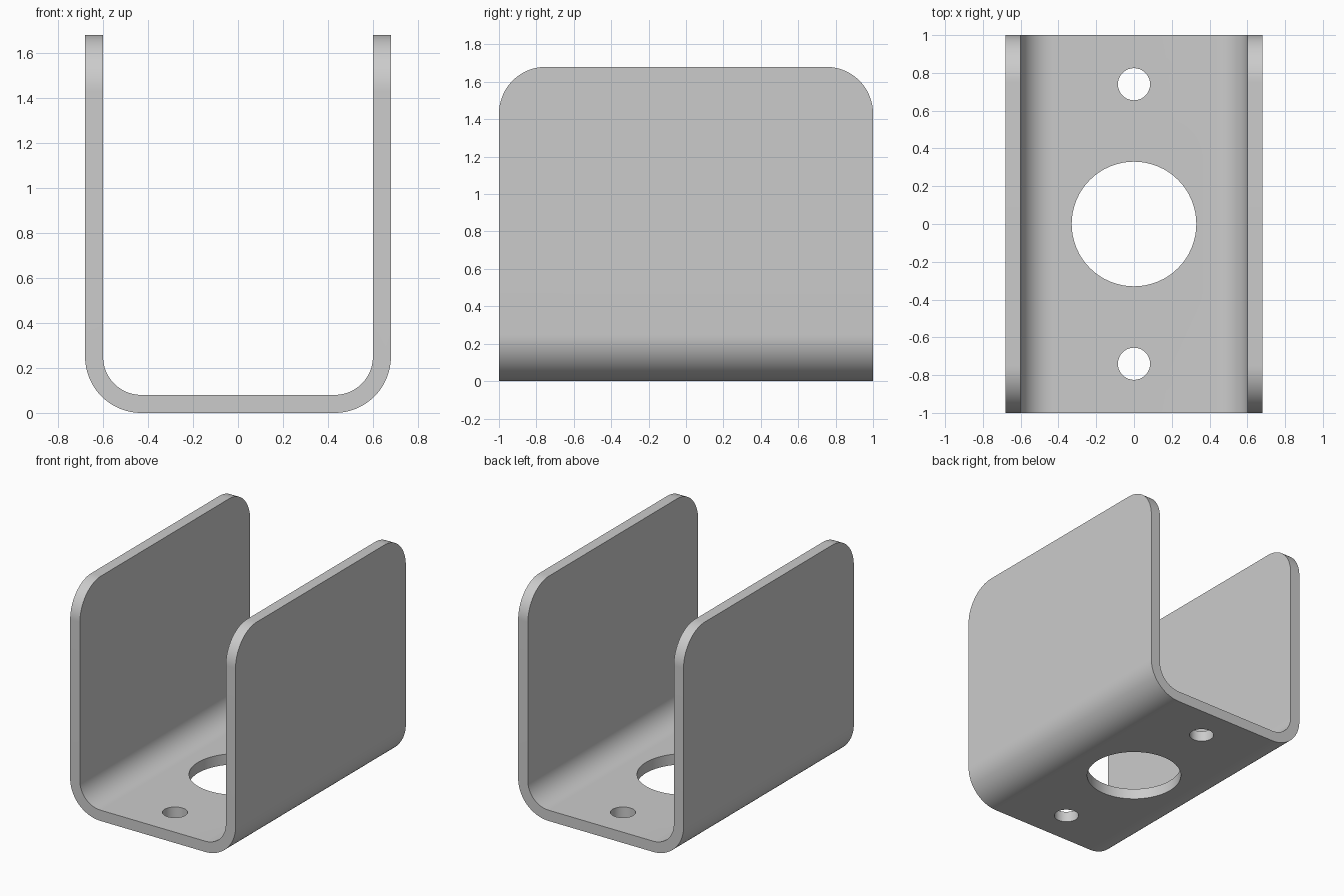
import bpy, bmesh, math
from mathutils import Vector

if "Cube" in bpy.data.objects:
    bpy.data.objects.remove(bpy.data.objects["Cube"])

HALF_W, HALF_L, HEIGHT = 0.68, 1.0, 1.68
WALL, BEND, CORNER = 0.08, 0.25, 0.25
SEG = 24


def arc(cx, cy, r, a0, a1, n=SEG):
    """Points along an arc, angles in degrees."""
    return [(cx + r * math.cos(math.radians(a0 + (a1 - a0) * i / n)),
             cy + r * math.sin(math.radians(a0 + (a1 - a0) * i / n))) for i in range(n + 1)]


def prism(name, points, to_3d, depth):
    """Extrude a closed 2D profile along a depth vector."""
    bm = bmesh.new()
    face = bm.faces.new([bm.verts.new(to_3d(*p)) for p in points])
    ext = bmesh.ops.extrude_face_region(bm, geom=[face])
    verts = [g for g in ext["geom"] if isinstance(g, bmesh.types.BMVert)]
    bmesh.ops.translate(bm, verts=verts, vec=Vector(depth))
    bmesh.ops.recalc_face_normals(bm, faces=bm.faces)
    mesh = bpy.data.meshes.new(name)
    bm.to_mesh(mesh)
    bm.free()
    obj = bpy.data.objects.new(name, mesh)
    bpy.context.collection.objects.link(obj)
    return obj


def boolean(target, cutter, operation):
    """Apply a boolean and discard the cutter."""
    cutter.hide_render = True
    mod = target.modifiers.new("cut", 'BOOLEAN')
    mod.object, mod.operation, mod.solver = cutter, operation, 'EXACT'
    bpy.ops.object.select_all(action='DESELECT')
    bpy.context.view_layer.objects.active = target
    target.select_set(True)
    bpy.ops.object.modifier_apply(modifier=mod.name)
    bpy.data.objects.remove(cutter)


# U-shaped channel: outer line down, round and up, then back along the inside
c = HALF_W - BEND
outer = ([(-HALF_W, HEIGHT)] + arc(-c, BEND, BEND, 180, 270)
         + arc(c, BEND, BEND, 270, 360) + [(HALF_W, HEIGHT)])
ri = BEND - WALL
inner = ([(HALF_W - WALL, HEIGHT)] + arc(c, BEND, ri, 360, 270)
         + arc(-c, BEND, ri, 270, 180) + [(-HALF_W + WALL, HEIGHT)])
bracket = prism("channel_bracket", outer + inner,
                lambda x, z: (x, -HALF_L, z), (0, 2 * HALF_L, 0))

# Rounded upper corners of the side walls (trim each corner)
for side in (-1, 1):
    cy, cz = side * (HALF_L - CORNER), HEIGHT - CORNER
    start = 0 if side > 0 else 180
    pts = arc(cy, cz, CORNER, start, 90)
    pts += [(cy, HEIGHT + 0.1), (side * (HALF_L + 0.1), HEIGHT + 0.1),
            (side * (HALF_L + 0.1), cz)]
    trim = prism("corner_trim", pts, lambda y, z: (-1, y, z), (2, 0, 0))
    boolean(bracket, trim, 'DIFFERENCE')

# Large centre hole and two bolt holes in the base
for y, r in ((0, 0.33), (0.74, 0.085), (-0.74, 0.085)):
    hole = prism("hole_cutter", arc(0, y, r, 0, 360, 64)[:-1],
                 lambda px, py: (px, py, -0.1), (0, 0, 0.3))
    boolean(bracket, hole, 'DIFFERENCE')

# Single grey finish
grey = bpy.data.materials.new("plain_grey")
grey.diffuse_color = (0.6, 0.6, 0.6, 1)
grey.use_nodes = True
grey.node_tree.nodes["Principled BSDF"].inputs["Base Color"].default_value = grey.diffuse_color
bracket.data.materials.clear()
bracket.data.materials.append(grey)
for p in bracket.data.polygons:
    p.material_index = 0
bpy.ops.object.shade_smooth_by_angle(angle=math.radians(30))
